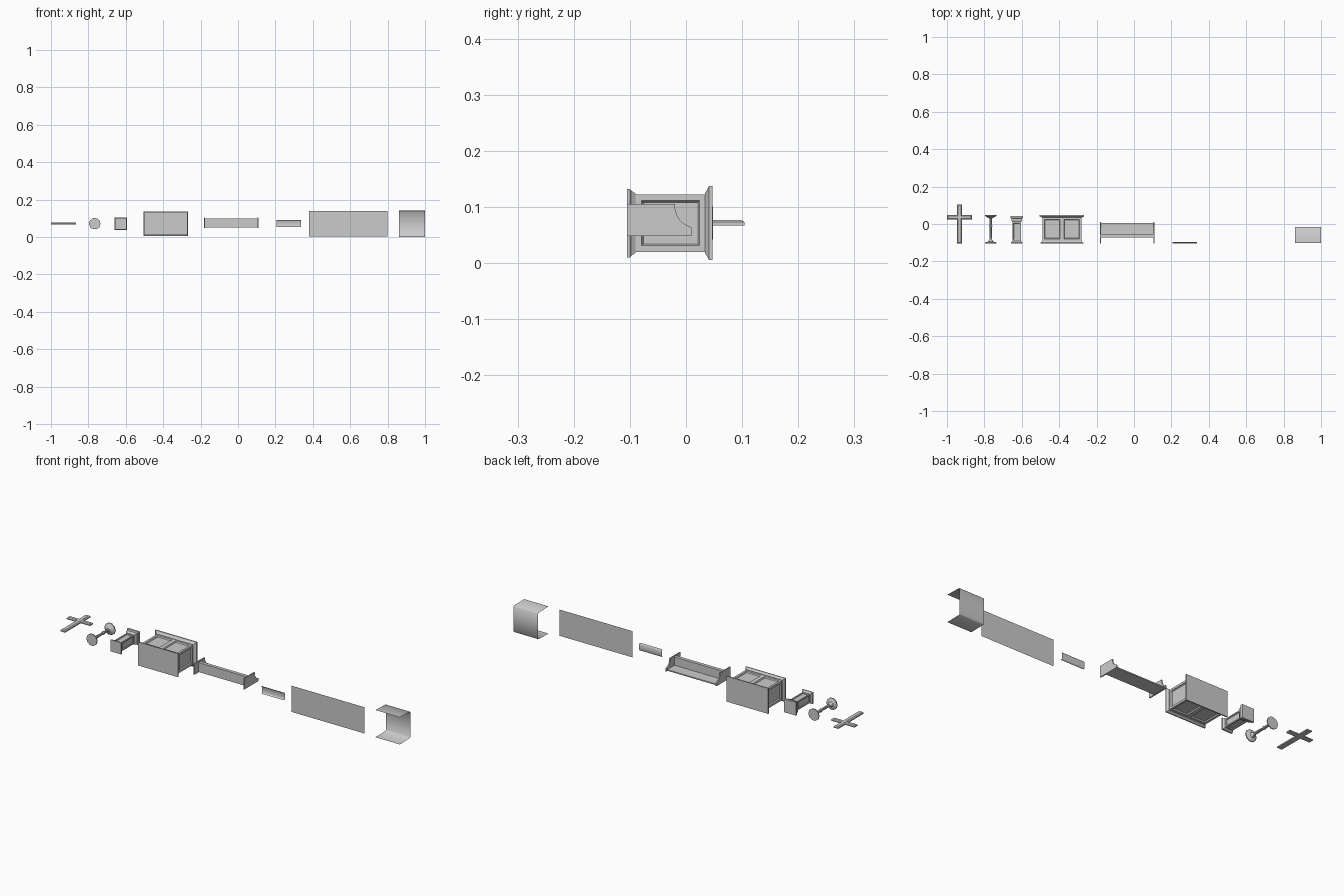
import bpy, bmesh, math

if "Cube" in bpy.data.objects:
    bpy.data.objects.remove(bpy.data.objects["Cube"])


def finish(name, bm, smooth=None):
    bmesh.ops.recalc_face_normals(bm, faces=bm.faces)
    me = bpy.data.meshes.new(name)
    bm.to_mesh(me)
    bm.free()
    ob = bpy.data.objects.new(name, me)
    bpy.context.collection.objects.link(ob)
    if smooth:
        bpy.ops.object.select_all(action='DESELECT')
        ob.select_set(True)
        bpy.context.view_layer.objects.active = ob
        bpy.ops.object.shade_smooth_by_angle(angle=math.radians(smooth))
    return ob


def stack(bm, rings, cap=True):
    """Join equal-length rings of points into a closed-round skin."""
    vs = [[bm.verts.new(p) for p in r] for r in rings]
    n = len(vs[0])
    for a, b in zip(vs, vs[1:]):
        for i in range(n):
            bm.faces.new((a[i], a[(i + 1) % n], b[(i + 1) % n], b[i]))
    if cap:
        bm.faces.new(vs[0])
        bm.faces.new(vs[-1])


def moulding(name, cx, cz, profile):
    """Rectangular moulding along y; profile rows are (y, half x, half z)."""
    bm = bmesh.new()
    stack(bm, [[(cx + sx * hx, y, cz + sz * hz)
                for sx, sz in ((-1, -1), (1, -1), (1, 1), (-1, 1))] for y, hx, hz in profile])
    return finish(name, bm)


def panelled(name, cx, cz, hx, hz, y0, y1, margin, depth, split):
    """Box with recessed panels on its four upright sides."""
    bm = bmesh.new()
    xs = [cx - hx, cx, cx + hx] if split else [cx - hx, cx + hx]
    ring = [(x, cz - hz) for x in xs] + [(x, cz + hz) for x in reversed(xs)]
    stack(bm, [[(x, y, z) for x, z in ring] for y in (y0, y1)])
    bmesh.ops.recalc_face_normals(bm, faces=bm.faces)
    sides = [f for f in bm.faces if abs(f.normal.y) < 0.5]
    bmesh.ops.inset_individual(bm, faces=sides, thickness=margin, use_even_offset=True)
    bmesh.ops.inset_individual(bm, faces=sides, thickness=depth * 0.5, depth=-depth,
                               use_even_offset=True)
    return finish(name, bm)


def box(name, x0, x1, y0, y1, z0, z1):
    return moulding(name, (x0 + x1) / 2, (z0 + z1) / 2,
                    [(y, (x1 - x0) / 2, (z1 - z0) / 2) for y in (y0, y1)])


def sheet(name, x0, x1, path, smooth=None):
    """Thin open sheet: a (y, z) path swept along x."""
    bm = bmesh.new()
    rows = [[bm.verts.new((x, y, z)) for x in (x0, x1)] for y, z in path]
    for a, b in zip(rows, rows[1:]):
        bm.faces.new((a[0], a[1], b[1], b[0]))
    return finish(name, bm, smooth)


def slab(name, x0, x1, outline):
    """Solid (y, z) outline extruded along x."""
    bm = bmesh.new()
    stack(bm, [[(x, y, z) for y, z in outline] for x in (x0, x1)])
    return finish(name, bm)


# Cross with chamfered front
bm = bmesh.new()
half = [(0.0135, -0.104), (0.0135, 0.024), (0.067, 0.024),
        (0.067, 0.048), (0.0135, 0.048), (0.0135, 0.104)]
outline = half + [(-x, y) for x, y in reversed(half)]
stack(bm, [[(-0.933 + x, y, z) for x, y in outline] for z in (0.067, 0.073)])
bmesh.ops.recalc_face_normals(bm, faces=bm.faces)
front = [f for f in bm.faces if f.normal.z > 0.9]
bmesh.ops.inset_region(bm, faces=front, thickness=0.005, depth=0.004, use_even_offset=True)
finish("cross", bm)

# Turned candle stand
bm = bmesh.new()
profile = [(0.031, -0.105), (0.031, -0.100), (0.013, -0.093), (0.008, -0.085), (0.006, -0.02),
           (0.009, -0.01), (0.006, 0.0), (0.008, 0.030), (0.022, 0.038), (0.031, 0.043),
           (0.031, 0.048)]
N = 10
stack(bm, [[(-0.766 + r * math.cos(2 * math.pi * i / N), y, 0.071 + r * math.sin(2 * math.pi * i / N))
            for i in range(N)] for r, y in profile])
finish("candle_stand", bm, 30)

# Pedestal
PX, CZ = -0.627, 0.071
moulding("pedestal_base", PX, CZ, [(-0.105, 0.03, 0.03), (-0.099, 0.03, 0.03), (-0.09, 0.023, 0.023)])
panelled("pedestal_body", PX, CZ, 0.022, 0.022, -0.09, 0.012, 0.006, 0.004, False)
moulding("pedestal_cap", PX, CZ, [(0.012, 0.024, 0.024), (0.018, 0.028, 0.028), (0.03, 0.028, 0.028),
                                  (0.033, 0.034, 0.034), (0.044, 0.034, 0.034)])

# Altar
AX = -0.385
moulding("altar_base", AX, CZ, [(-0.105, 0.114, 0.061), (-0.100, 0.114, 0.061),
                                (-0.096, 0.109, 0.057), (-0.09, 0.105, 0.053)])
panelled("altar_body", AX, CZ, 0.104, 0.051, -0.09, 0.035, 0.011, 0.006, True)
moulding("altar_top", AX, CZ, [(0.034, 0.107, 0.054), (0.038, 0.113, 0.060),
                               (0.041, 0.119, 0.066), (0.047, 0.119, 0.066)])

# Pew: shaped ends, seat and back
arc = [(-0.02, 0.105), (-0.019, 0.095), (-0.016, 0.084), (-0.010, 0.075), (0.0, 0.068), (0.010, 0.063)]
end = [(-0.105, 0.048), (-0.105, 0.105)] + arc + [(0.010, 0.048)]
for name, x in (("pew_end_left", -0.182), ("pew_end_right", 0.104)):
    slab(name, x, x + 0.006, end)
box("pew_seat", -0.177, 0.105, -0.072, -0.054, 0.05, 0.099)
box("pew_back", -0.177, 0.105, -0.056, 0.005, 0.05, 0.056)

# Low kneeling cushion
sheet("cushion", 0.206, 0.337, [(-0.105, 0.053), (-0.100, 0.054), (-0.098, 0.058), (-0.097, 0.071),
                                (-0.098, 0.086), (-0.100, 0.090), (-0.105, 0.091)], 80)

# Floor carpet
sheet("carpet", 0.38, 0.80, [(-0.104, 0.004), (-0.104, 0.14)])

# Draped cloth
sheet("altar_cloth", 0.86, 1.0, [(-0.102, 0.0), (-0.020, 0.002), (-0.016, 0.006),
                                 (-0.016, 0.135), (-0.020, 0.139), (-0.102, 0.141)], 100)
